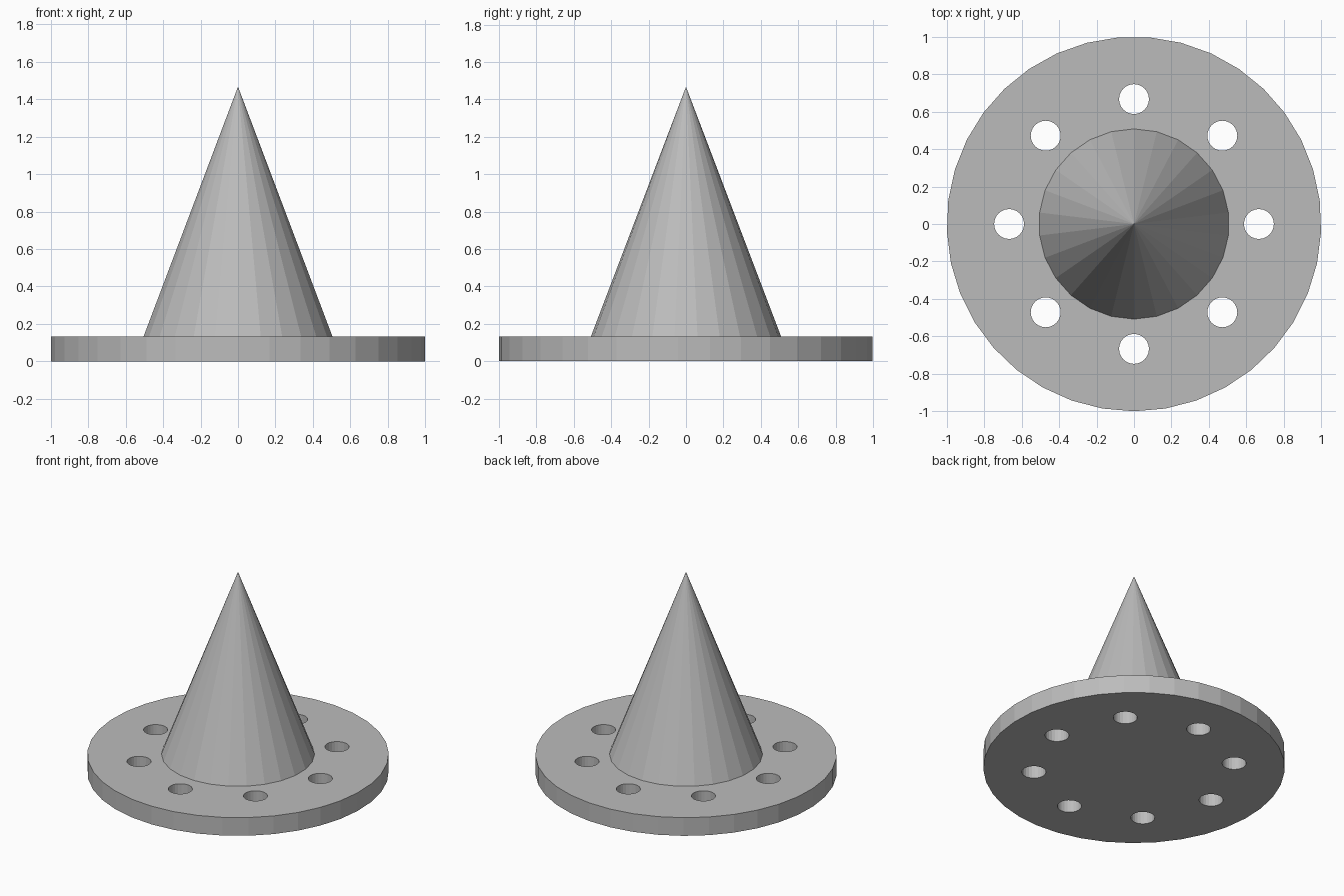
import bpy
from math import sin, cos, tau, pi

if "Cube" in bpy.data.objects:
    bpy.data.objects.remove(bpy.data.objects["Cube"], do_unlink=True)

THICKNESS, TOP = 0.133, 1.467
HOLES, HOLE_CIRCLE, HOLE_RADIUS = 8, 0.667, 0.08

grey = bpy.data.materials.new("plain grey")
grey.use_nodes = True
colour = (0.5, 0.5, 0.5, 1)
grey.diffuse_color = colour
grey.node_tree.nodes["Principled BSDF"].inputs["Base Color"].default_value = colour


def add_ring(curve, cx, cy, radius, sides, start=0.0):
    """Add one closed polygon outline to a flat curve."""
    spline = curve.splines.new("POLY")
    spline.points.add(sides - 1)
    spline.use_cyclic_u = True
    spline.use_smooth = False
    for i, point in enumerate(spline.points):
        a = start + tau * i / sides
        point.co = (cx + radius * cos(a), cy + radius * sin(a), 0, 1)


# Flange: round plate outline with a circle of bolt holes, extruded
outline = bpy.data.curves.new("flange", "CURVE")
outline.dimensions = "2D"
outline.fill_mode = "BOTH"
outline.extrude = THICKNESS / 2
add_ring(outline, 0, 0, 1, 37, -pi / 2)
for i in range(HOLES):
    a = tau * i / HOLES
    add_ring(outline, HOLE_CIRCLE * cos(a), HOLE_CIRCLE * sin(a), HOLE_RADIUS, 24)
flange = bpy.data.objects.new("flange", outline)
flange.location.z = THICKNESS / 2
bpy.context.collection.objects.link(flange)
bpy.ops.object.select_all(action="DESELECT")
flange.select_set(True)
bpy.context.view_layer.objects.active = flange
bpy.ops.object.convert(target="MESH")
flange = bpy.context.object
flange.name = "flange"

# Cone: standing on the middle of the plate
bpy.ops.mesh.primitive_cone_add(vertices=26, radius1=0.508, radius2=0,
                                depth=TOP - THICKNESS,
                                location=(0, 0, (TOP + THICKNESS) / 2))
cone = bpy.context.object
cone.name = "cone"

for part in (flange, cone):
    part.data.materials.clear()
    part.data.materials.append(grey)
